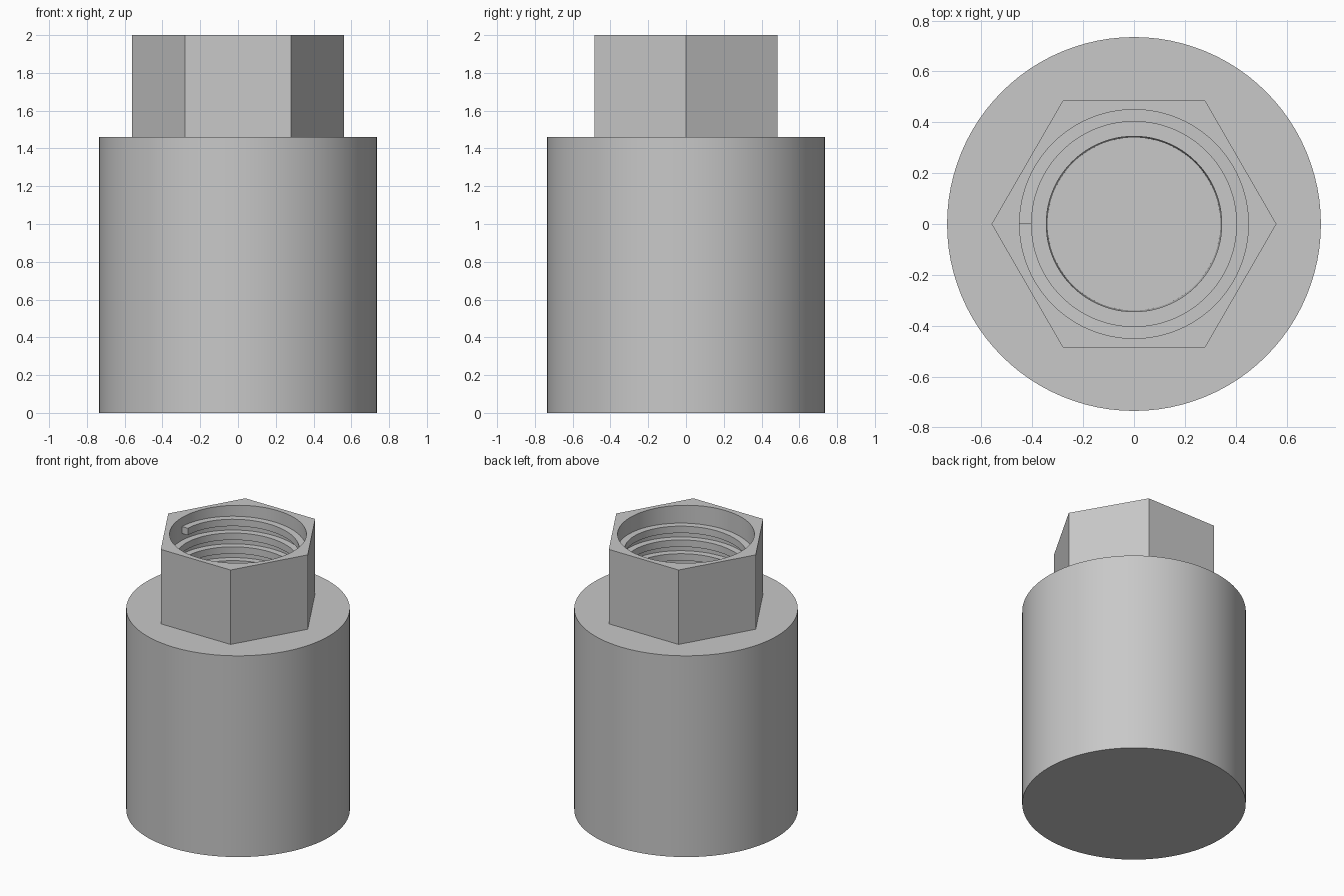
import bpy, bmesh, math

if "Cube" in bpy.data.objects:
    bpy.data.objects.remove(bpy.data.objects["Cube"])

SEG = 96
grey = bpy.data.materials.new("plain grey")
grey.diffuse_color = (0.58, 0.58, 0.58, 1)
grey.use_nodes = True
grey.node_tree.nodes["Principled BSDF"].inputs["Base Color"].default_value = grey.diffuse_color


def finish(name, bm):
    bmesh.ops.recalc_face_normals(bm, faces=bm.faces)
    mesh = bpy.data.meshes.new(name)
    bm.to_mesh(mesh)
    bm.free()
    mesh.materials.append(grey)
    ob = bpy.data.objects.new(name, mesh)
    bpy.context.collection.objects.link(ob)
    bpy.ops.object.select_all(action='DESELECT')
    ob.select_set(True)
    bpy.context.view_layer.objects.active = ob
    bpy.ops.object.shade_smooth_by_angle(angle=math.radians(25))
    return ob


def round_r(r):
    return lambda a: r


def hex_r(r):
    # distance to the side of a hexagon with corners on the x axis
    return lambda a: r * math.cos(math.pi / 6) / math.cos(a % (math.pi / 3) - math.pi / 6)


def skin(name, profile):
    """Join stacked rings of (radius function, z) and cap both ends."""
    bm = bmesh.new()
    angles = [2 * math.pi * i / SEG for i in range(SEG)]
    rings = [[bm.verts.new((f(a) * math.cos(a), f(a) * math.sin(a), z)) for a in angles]
             for f, z in profile]
    for lo, hi in zip(rings, rings[1:]):
        for i in range(SEG):
            j = (i + 1) % SEG
            bm.faces.new((lo[i], lo[j], hi[j], hi[i]))
    bm.faces.new(rings[0])
    bm.faces.new(rings[-1])
    return finish(name, bm)


# Round body, hexagonal neck and stepped blind bore as one shell
skin("body_with_hex_neck", [
    (round_r(0.735), 0), (round_r(0.735), 1.46),
    (hex_r(0.56), 1.46), (hex_r(0.56), 2.0),
    (round_r(0.45), 2.0), (round_r(0.45), 1.46),
    (round_r(0.345), 1.46), (round_r(0.34), 0.2)])

# Square-section internal thread, descending clockwise from the left side
bm = bmesh.new()
PITCH, TURNS, TOP = 0.1, 4, 1.935
section = [(0.452, 0), (0.403, 0), (0.403, -0.05), (0.452, -0.05)]
rings = []
for i in range(SEG * TURNS + 1):
    a = math.pi - 2 * math.pi * i / SEG
    z = TOP - PITCH * i / SEG
    rings.append([bm.verts.new((r * math.cos(a), r * math.sin(a), z + dz)) for r, dz in section])
for p, q in zip(rings, rings[1:]):
    for k in range(4):
        m = (k + 1) % 4
        bm.faces.new((p[k], p[m], q[m], q[k]))
bm.faces.new(rings[0])
bm.faces.new(rings[-1])
finish("inner_thread", bm)
